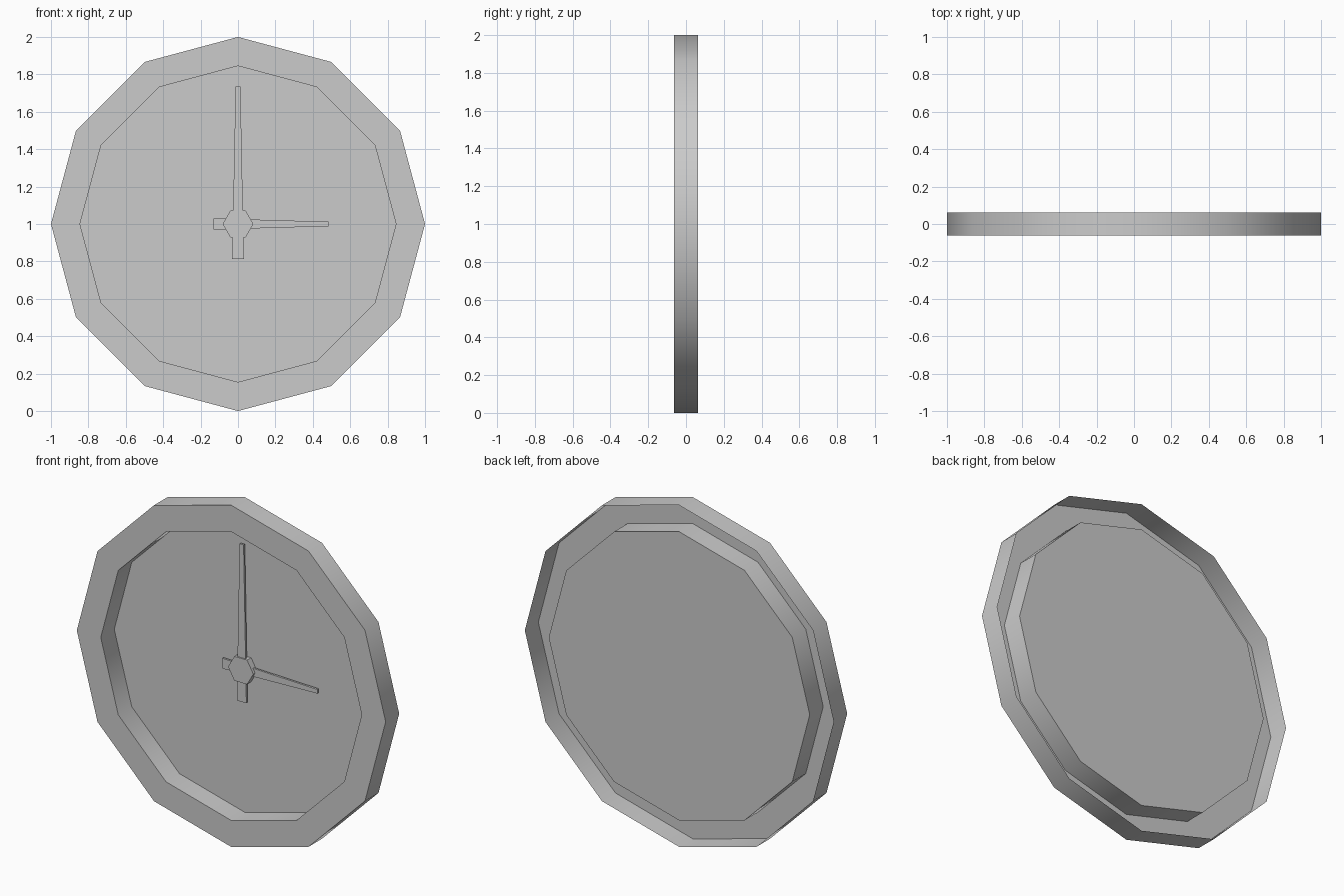
import bpy, bmesh
from math import sin, cos, tau, radians

if "Cube" in bpy.data.objects:
    bpy.data.objects.remove(bpy.data.objects["Cube"])

CZ = 1.0      # clock centre height
D = 0.0625    # half depth


def finish(name, bm, smooth=False):
    me = bpy.data.meshes.new(name)
    bm.to_mesh(me)
    bm.free()
    ob = bpy.data.objects.new(name, me)
    bpy.context.collection.objects.link(ob)
    if smooth:
        bpy.ops.object.select_all(action='DESELECT')
        ob.select_set(True)
        bpy.context.view_layer.objects.active = ob
        bpy.ops.object.shade_smooth_by_angle(angle=radians(40))
    return ob


def lathe(name, profile, n, smooth=False):
    """Turn (radius, y) points around the y axis, capping the last ring."""
    bm = bmesh.new()
    rings = [[bm.verts.new((r * cos(tau * i / n), y, CZ + r * sin(tau * i / n)))
              for i in range(n)] for r, y in profile]
    for a, b in zip(rings, rings[1:]):
        for i in range(n):
            j = (i + 1) % n
            bm.faces.new((a[i], a[j], b[j], b[i]))
    bm.faces.new(rings[-1])
    return finish(name, bm, smooth)


def hand(name, tail, tip, w_tail, w_tip, y0, y1, vertical):
    """Tapered flat bar from the tail to the tip."""
    bm = bmesh.new()
    pts = [(tail, -w_tail), (tip, -w_tip), (tip, w_tip), (tail, w_tail)]
    if vertical:
        pts = [(-b, a) for a, b in pts]
    front = bm.faces.new([bm.verts.new((x, y0, CZ + z)) for x, z in pts])
    ext = bmesh.ops.extrude_face_region(bm, geom=[front], use_keep_orig=True)
    verts = [v for v in ext["geom"] if isinstance(v, bmesh.types.BMVert)]
    bmesh.ops.translate(bm, verts=verts, vec=(0, y1 - y0, 0))
    bmesh.ops.recalc_face_normals(bm, faces=bm.faces)
    return finish(name, bm)


# Open-backed case: outer wall, front rim, inner wall, dial at the rear
lathe("clock_case", [(1, D), (1, -D), (0.845, -D), (0.845, D)], 12, smooth=True)

# Hands at three o'clock
hand("hour_hand", -0.13, 0.485, 0.03, 0.012, 0.041, 0.053, False)
hand("minute_hand", -0.187, 0.735, 0.031, 0.013, 0.033, 0.045, True)

# Six-sided hub, seated on the dial
lathe("hub", [(0.082, D), (0.082, 0.025)], 6)
